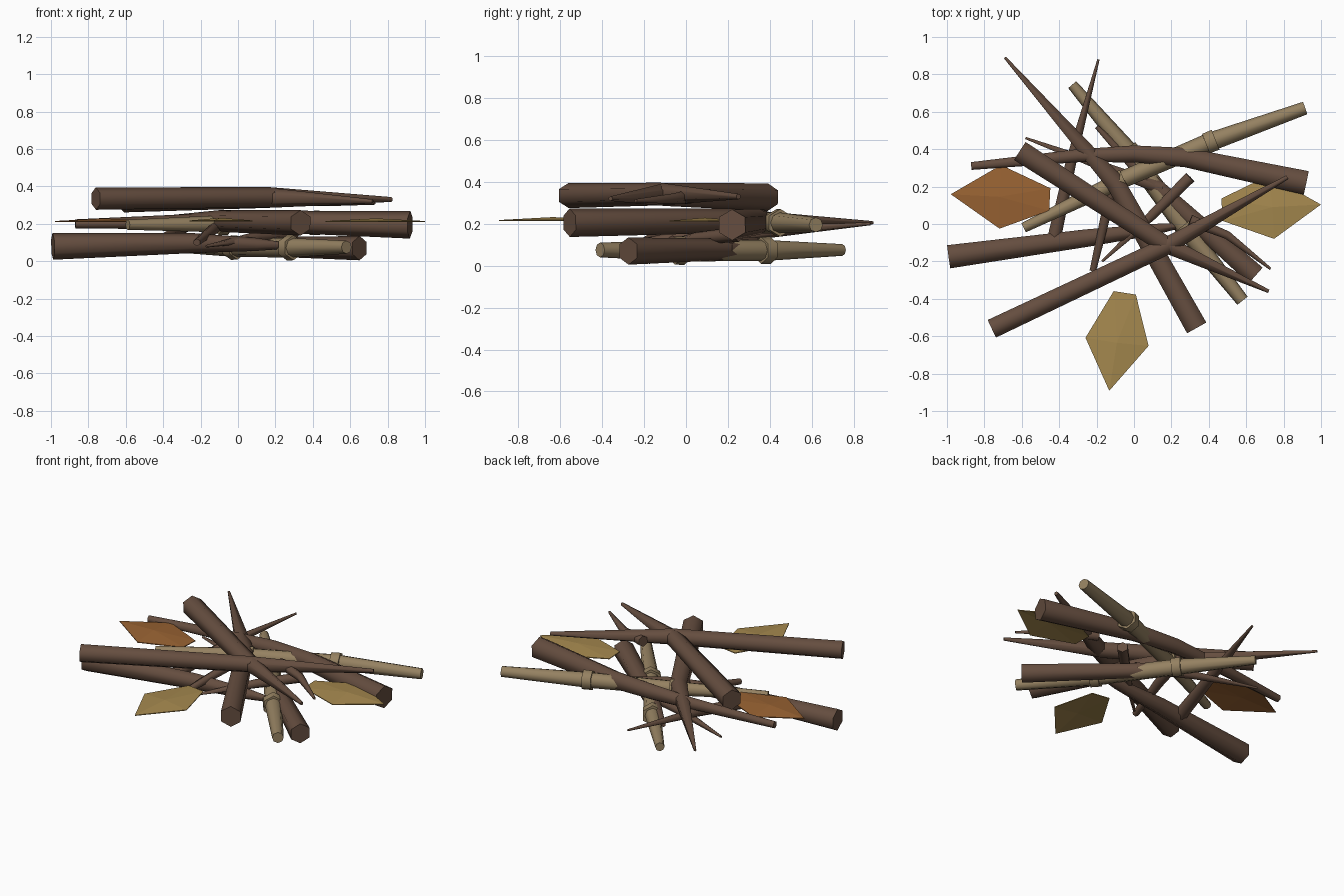
import bpy, bmesh, math
from mathutils import Vector

old = bpy.data.objects.get("Cube")
if old:
    bpy.data.objects.remove(old, do_unlink=True)


def material(name, rgb):
    m = bpy.data.materials.new(name)
    m.use_nodes = True
    m.diffuse_color = (*rgb, 1)
    m.node_tree.nodes["Principled BSDF"].inputs["Base Color"].default_value = (*rgb, 1)
    return m


bark = material("dark bark", (0.13, 0.075, 0.05))
cane = material("pale cane", (0.3, 0.22, 0.12))
gold = material("gold leaf", (0.38, 0.25, 0.078))
orange = material("orange leaf", (0.32, 0.125, 0.033))


def finish(name, bm, mat, smooth=True):
    bmesh.ops.recalc_face_normals(bm, faces=bm.faces)
    me = bpy.data.meshes.new(name)
    bm.to_mesh(me)
    bm.free()
    me.materials.append(mat)
    ob = bpy.data.objects.new(name, me)
    bpy.context.collection.objects.link(ob)
    if smooth:
        bpy.ops.object.select_all(action="DESELECT")
        ob.select_set(True)
        bpy.context.view_layer.objects.active = ob
        bpy.ops.object.shade_smooth_by_angle(angle=math.radians(62))
    return ob


def add_tube(bm, points, sides):
    """Tapered tube through (x, y, z, radius) points, capped at both ends."""
    pos = [Vector(p[:3]) for p in points]
    rings = []
    for i, p in enumerate(points):
        along = (pos[min(i + 1, len(pos) - 1)] - pos[max(i - 1, 0)]).normalized()
        side = along.cross(Vector((0, 0, 1))).normalized()
        up = side.cross(along)
        ring = []
        for k in range(sides):
            a = math.tau * k / sides
            ring.append(bm.verts.new(pos[i] + p[3] * (up * math.cos(a) + side * math.sin(a))))
        rings.append(ring)
    for low, high in zip(rings, rings[1:]):
        for k in range(sides):
            n = (k + 1) % sides
            bm.faces.new((low[k], low[n], high[n], high[k]))
    bm.faces.new(rings[0][::-1])
    bm.faces.new(rings[-1])


def stick(name, trunk, *twigs):
    bm = bmesh.new()
    for path in (trunk, *twigs):
        add_tube(bm, path, 6)
    return finish(name, bm, bark)


def cane_pole(name, points):
    """Pole with a raised six-sided collar at each inner point."""
    bm = bmesh.new()
    add_tube(bm, points, 8)
    for before, p, after in zip(points, points[1:], points[2:]):
        d = (Vector(after[:3]) - Vector(before[:3])).normalized() * 0.028
        c = Vector(p[:3])
        add_tube(bm, [(*(c - d), p[3] * 1.32), (*(c + d), p[3] * 1.28)], 6)
    return finish(name, bm, cane)


def leaf(name, centre, angle, mat):
    """Thin five-cornered blade with a slightly raised midrib, tip along +x."""
    outline = [(-0.26, -0.06), (0.01, -0.17), (0.27, 0.0), (0.0, 0.17), (-0.26, 0.06)]
    bm = bmesh.new()
    layers = []
    for lift in (0, -0.005):
        edge = [bm.verts.new((x, y, lift)) for x, y in outline]
        rib = bm.verts.new((0.01, 0, lift + 0.014))
        for i in range(5):
            bm.faces.new((edge[i], edge[(i + 1) % 5], rib))
        layers.append(edge)
    for i in range(5):
        n = (i + 1) % 5
        bm.faces.new((layers[0][i], layers[1][i], layers[1][n], layers[0][n]))
    ob = finish(name, bm, mat, smooth=False)
    ob.location = centre
    ob.rotation_euler = (0, 0, math.radians(angle))


# Top layer of crossing sticks
stick("upper_front_stick",
      [(-0.76, -0.56, 0.335, 0.06), (0.17, -0.12, 0.342, 0.054), (0.82, 0.25, 0.33, 0.013)],
      [(0.3, 0.02, 0.33, 0.035), (0.5, -0.06, 0.32, 0.025), (0.73, -0.24, 0.31, 0.008)])
stick("upper_back_stick",
      [(-0.61, 0.39, 0.327, 0.066), (0.15, -0.1, 0.34, 0.055), (0.72, -0.36, 0.32, 0.011)])

# Middle layer
stick("middle_front_stick",
      [(0.335, -0.555, 0.205, 0.068), (-0.1, 0.22, 0.215, 0.058), (-0.69, 0.89, 0.205, 0.008)])
stick("middle_back_stick",
      [(0.92, 0.22, 0.195, 0.074), (0.28, 0.355, 0.21, 0.06), (0, 0.375, 0.215, 0.052),
       (-0.3, 0.365, 0.21, 0.04), (-0.87, 0.31, 0.2, 0.024)])

# Bottom layer
stick("lower_left_stick",
      [(-0.99, -0.175, 0.08, 0.072), (-0.25, -0.075, 0.097, 0.054), (0.1, -0.03, 0.09, 0.035),
       (0.3, 0.0, 0.08, 0.01)],
      [(-0.43, -0.09, 0.09, 0.042), (-0.33, 0.36, 0.16, 0.032), (-0.19, 0.88, 0.2, 0.007)],
      [(0.3, 0.25, 0.15, 0.036), (0.1, 0.05, 0.13, 0.03), (-0.17, -0.2, 0.08, 0.007)])
stick("lower_right_stick",
      [(0.65, -0.275, 0.07, 0.065), (0.1, 0.215, 0.078, 0.05), (-0.2, 0.52, 0.1, 0.013)],
      [(0.15, 0.19, 0.09, 0.038), (-0.2, 0.32, 0.11, 0.028), (-0.58, 0.46, 0.1, 0.007)])
stick("loose_twig",
      [(-0.11, 0.27, 0.19, 0.034), (-0.15, 0.05, 0.155, 0.03), (-0.22, -0.25, 0.1, 0.02)])

# Pale jointed poles
cane_pole("middle_cane",
          [(0.915, 0.62, 0.195, 0.035), (0.41, 0.44, 0.205, 0.05),
           (-0.08, 0.23, 0.2, 0.046), (-0.59, -0.02, 0.195, 0.027)])
cane_pole("lower_cane",
          [(-0.33, 0.745, 0.075, 0.028), (-0.02, 0.38, 0.073, 0.05),
           (0.28, -0.03, 0.072, 0.052), (0.58, -0.41, 0.075, 0.035)])

# Leaves
leaf("right_leaf", (-0.71, 0.145, 0.215), 177, orange)
leaf("left_leaf", (0.73, 0.09, 0.215), 3, gold)
leaf("front_leaf", (-0.09, -0.625, 0.218), -99, gold)
